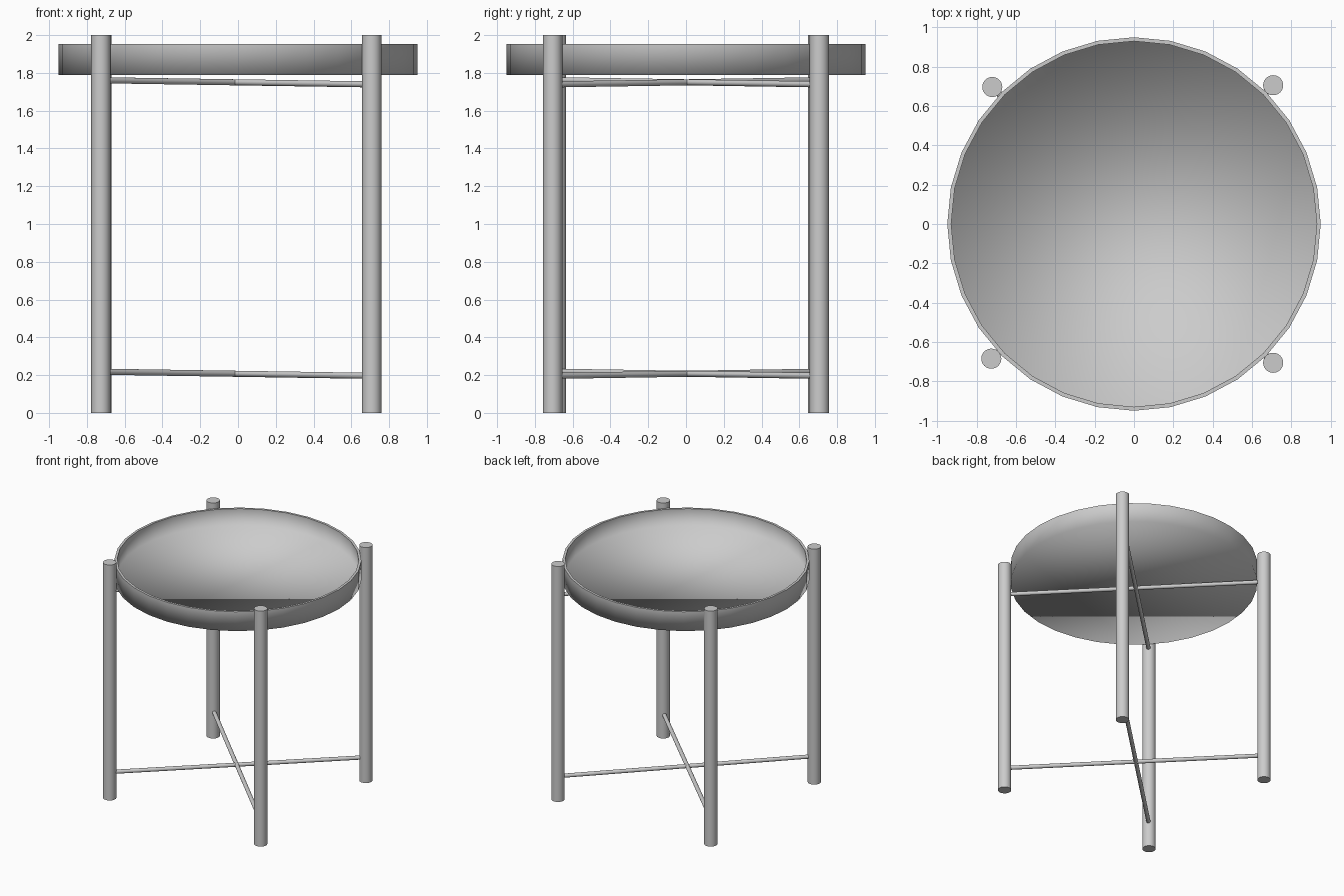
import bpy, bmesh, math
from mathutils import Vector

if "Cube" in bpy.data.objects:
    bpy.data.objects.remove(bpy.data.objects["Cube"])

SIDES = 32


def rod(name, start, end, radius):
    """Round smooth rod with sharp caps between two points."""
    a, b = Vector(start), Vector(end)
    bpy.ops.mesh.primitive_cylinder_add(vertices=SIDES, radius=radius, depth=(b - a).length,
                                        location=(a + b) / 2)
    ob = bpy.context.object
    ob.name = name
    ob.rotation_euler = (b - a).to_track_quat('Z', 'Y').to_euler()
    bpy.ops.object.shade_smooth_by_angle(angle=math.radians(40))
    return ob


# Tray: stacked rings from the underside, up the wall, over the rim, down to the floor
def tray(profile):
    bm = bmesh.new()
    rings = []
    for r, z in profile:
        rings.append([bm.verts.new((r * math.cos(2 * math.pi * i / SIDES),
                                    r * math.sin(2 * math.pi * i / SIDES), z))
                      for i in range(SIDES)])
    for lo, hi in zip(rings, rings[1:]):
        for i in range(SIDES):
            j = (i + 1) % SIDES
            bm.faces.new((lo[i], lo[j], hi[j], hi[i]))
    bm.faces.new(rings[0][::-1])
    bm.faces.new(rings[-1])
    for f in bm.faces:
        f.smooth = True
    # only the two rim edges stay crisp; floor and underside blend into the wall
    for ring in rings[1:3]:
        for i in range(SIDES):
            bm.edges.get((ring[i], ring[(i + 1) % SIDES])).smooth = False
    me = bpy.data.meshes.new("tray")
    bm.to_mesh(me)
    bm.free()
    bpy.context.collection.objects.link(bpy.data.objects.new("tray", me))


tray([(0.95, 1.79), (0.95, 1.954), (0.93, 1.954), (0.93, 1.812)])

# Legs
legs = {
    "front_left": (-0.726, -0.685),
    "front_right": (0.708, -0.706),
    "back_left": (-0.721, 0.697),
    "back_right": (0.708, 0.706),
}
for name, (x, y) in legs.items():
    rod(name + "_leg", (x, y, 0), (x, y, 2), 0.051)

# Crossed stretchers, slightly higher on the left side
for level, z in (("lower", 0.207), ("upper", 1.75)):
    for left, right in (("front_left", "back_right"), ("back_left", "front_right")):
        rod(f"{level}_{left}_crossbar", (*legs[left], z + 0.011), (*legs[right], z - 0.011), 0.016)
